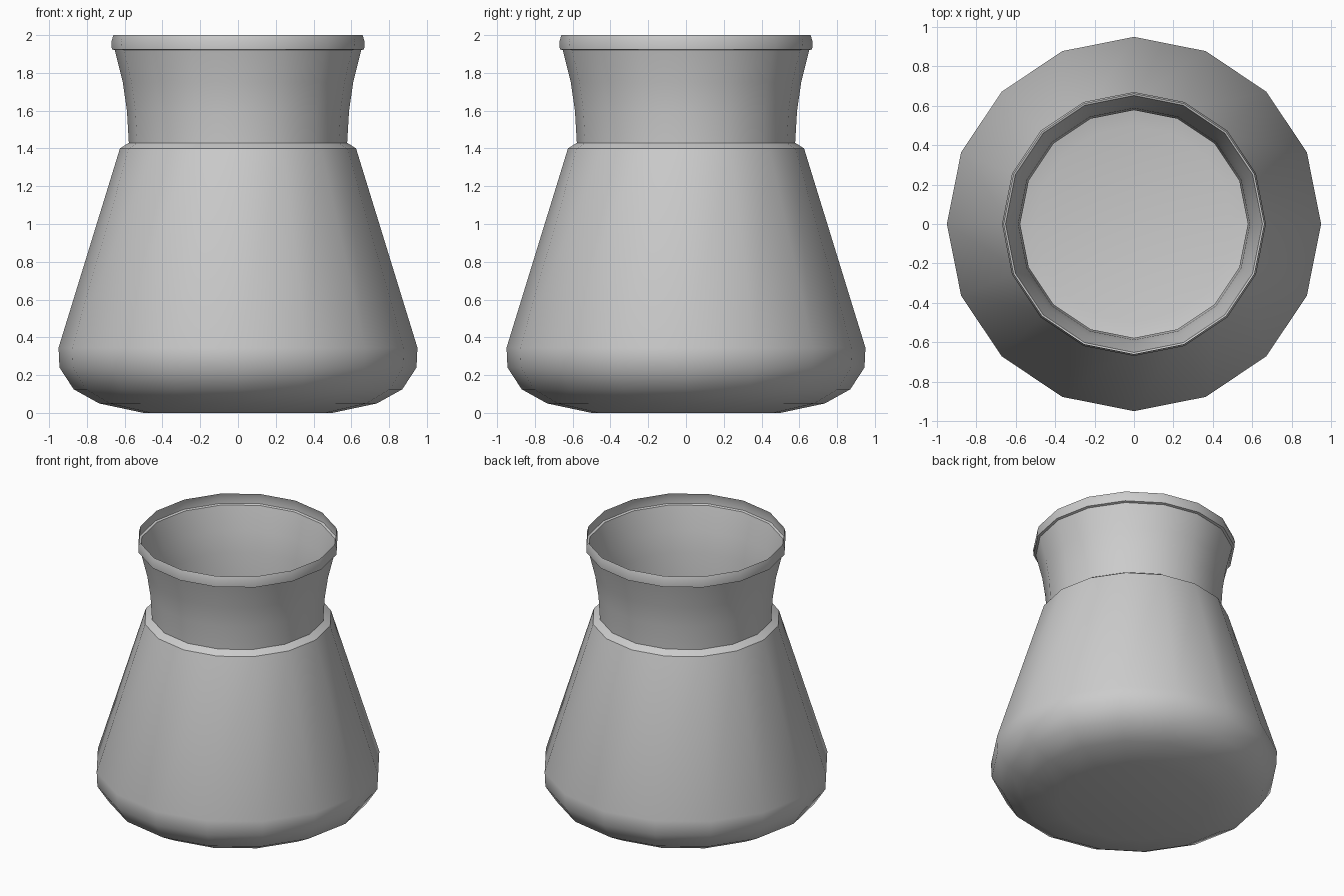
import bpy, bmesh
from math import tau, radians, cos, sin

if "Cube" in bpy.data.objects:
    bpy.data.objects.remove(bpy.data.objects["Cube"])

SIDES = 16

# Profile as (radius, height): base, rounded belly, tapered body, ledge, flared neck, rim
profile = [
    (0.50, 0.00), (0.735, 0.05), (0.87, 0.125), (0.945, 0.24), (0.95, 0.345),
    (0.625, 1.40), (0.578, 1.43),
    (0.588, 1.60), (0.61, 1.75), (0.652, 1.92),
    (0.668, 1.925), (0.67, 1.965), (0.66, 2.00),
]

# Turn the profile into 16-sided rings and bridge them
bm = bmesh.new()
rings = [[bm.verts.new((r * cos(tau * i / SIDES), r * sin(tau * i / SIDES), z))
          for i in range(SIDES)] for r, z in profile]
for low, high in zip(rings, rings[1:]):
    for i in range(SIDES):
        j = (i + 1) % SIDES
        bm.faces.new((low[i], low[j], high[j], high[i]))

# Closed flat base, open mouth
bm.faces.new(rings[0][::-1])

mesh = bpy.data.meshes.new("pot")
bm.to_mesh(mesh)
bm.free()
pot = bpy.data.objects.new("pot", mesh)
bpy.context.collection.objects.link(pot)

# Smooth shading with crisp ledge and rim
bpy.context.view_layer.objects.active = pot
pot.select_set(True)
bpy.ops.object.shade_smooth_by_angle(angle=radians(32))
